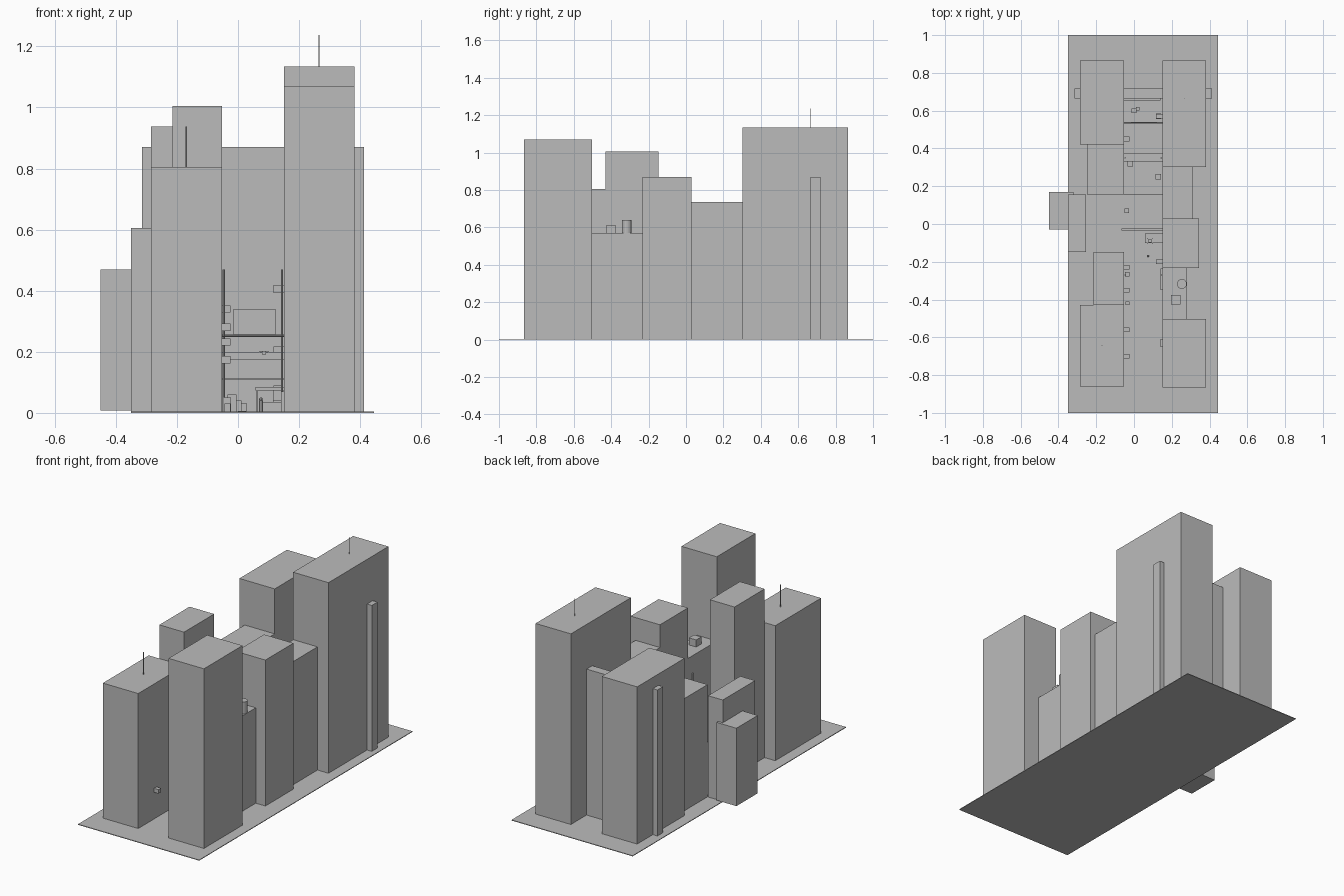
import bpy, math
from mathutils import Vector

grey = bpy.data.materials.new("concrete_grey")
grey.diffuse_color = (0.5, 0.5, 0.5, 1)


def finish(name):
    ob = bpy.context.object
    ob.name = name
    ob.data.materials.append(grey)
    return ob


def box(name, x, y, z):
    """Box spanning the given (low, high) ranges."""
    bpy.ops.mesh.primitive_cube_add(size=1)
    ob = finish(name)
    for i, (a, b) in enumerate((x, y, z)):
        ob.location[i] = (a + b) / 2
        ob.scale[i] = b - a
    return ob


def rod(name, start, end, r, sides=8):
    """Cylinder between two points."""
    a, b = Vector(start), Vector(end)
    bpy.ops.mesh.primitive_cylinder_add(vertices=sides, radius=r, depth=(b - a).length,
                                        location=(a + b) / 2)
    ob = finish(name)
    ob.rotation_euler = (b - a).to_track_quat('Z', 'Y').to_euler()
    return ob


LEFT, RIGHT, G = -0.053, 0.15, 0.004   # alley walls and pavement level

# Ground slab
box("ground_slab", (-0.35, 0.445), (-1, 1), (0, G))

# Buildings on the left of the alley
for name, x, y, h in (
    ("left_front_tower", (-0.285, LEFT), (-0.86, -0.43), 0.805),
    ("left_tall_tower", (-0.215, LEFT), (-0.43, -0.148), 1.005),
    ("left_courtyard_block", (-0.35, -0.253), (-0.148, 0.155), 0.605),
    ("left_mid_block", (-0.25, LEFT), (0.155, 0.42), 0.67),
    ("left_rear_tower", (-0.285, LEFT), (0.42, 0.865), 0.937),
):
    box(name, x, y, (G, h))
box("left_outer_block", (-0.45, -0.32), (-0.03, 0.17), (0.008, 0.47))

# Buildings on the right of the alley
for name, x, y, h in (
    ("right_front_tower", 0.382, (-0.865, -0.503), 1.07),
    ("right_low_block", 0.28, (-0.503, -0.233), 0.57),
    ("right_mid_tower", 0.343, (-0.233, 0.03), 0.87),
    ("right_mid_block", 0.31, (0.03, 0.303), 0.735),
    ("right_rear_tower", 0.382, (0.303, 0.865), 1.135),
):
    box(name, (RIGHT, x), y, (G, h))

# Wall that closes the far end of the alley
box("end_wall", (-0.315, 0.413), (0.665, 0.718), (G, 0.87))

# Roof equipment
box("roof_vent", (0.197, 0.245), (-0.425, -0.377), (0.57, 0.612))
rod("water_tank", (0.253, -0.317, 0.57), (0.253, -0.317, 0.64), 0.026, 16)
rod("left_antenna", (-0.169, -0.645, 0.8), (-0.169, -0.645, 0.937), 0.0022)
rod("right_antenna", (0.265, 0.665, 1.13), (0.265, 0.665, 1.237), 0.0017)

# Wall pipes
for y in (-0.27, 0.35):
    rod("left_pipe", (LEFT + 0.006, y, G), (LEFT + 0.006, y, 0.47), 0.004)
    rod("right_pipe", (RIGHT - 0.006, y, G), (RIGHT - 0.006, y, 0.47), 0.004)

# Air conditioning units on the alley walls
for y, z in ((-0.7, 0.174), (-0.56, 0.232), (-0.35, 0.28), (-0.23, 0.34), (0.45, 0.28)):
    box("left_cooling_unit", (LEFT, -0.024), (y - 0.012, y + 0.012), (z - 0.012, z + 0.012))
for y, z in ((-0.2, 0.406), (0.57, 0.205)):
    box("right_cooling_unit", (0.117, RIGHT), (y - 0.012, y + 0.012), (z - 0.013, z + 0.013))

# Overhead crossings between the walls
box("footbridge", (LEFT, RIGHT), (0.33, 0.376), (0.175, 0.2))
box("hanging_sign", (-0.015, 0.123), (0.532, 0.538), (0.257, 0.34))
rod("sign_beam", (LEFT, 0.535, 0.253), (RIGHT, 0.535, 0.253), 0.004)
rod("front_cable", (LEFT, -0.463, 0.25), (RIGHT, -0.463, 0.25), 0.001)
rod("middle_cable", (LEFT, 0.155, 0.25), (RIGHT, 0.155, 0.25), 0.001)
box("side_beam", (-0.067, RIGHT), (-0.035, -0.023), (0.107, 0.115))
box("rear_ledge", (LEFT, 0.14), (0.655, 0.665), (0.107, 0.115))

# Shop stall with awning
box("stall_awning", (0.057, RIGHT), (-0.1, -0.05), (0.074, 0.084))
box("stall_counter", (0.08, RIGHT), (-0.095, -0.055), (G, 0.036))
for y in (-0.096, -0.054):
    rod("stall_post", (0.062, y, G), (0.062, y, 0.076), 0.002)

# Small flying craft above the stall
box("drone_body", (0.078, 0.092), (-0.097, -0.083), (0.192, 0.202))
for s in (-1, 1):
    rod("drone_arm", (0.07, -0.09 - s * 0.015, 0.2), (0.1, -0.09 + s * 0.015, 0.2), 0.0015)

# Standing figure near the stall
rod("figure_body", (0.075, -0.17, G), (0.075, -0.17, 0.04), 0.007)
bpy.ops.mesh.primitive_uv_sphere_add(segments=8, ring_count=6, radius=0.006,
                                     location=(0.075, -0.17, 0.045))
finish("figure_head")

# Crates, bins and doors along the alley floor
for x, y, w, h in ((-0.035, -0.42, 0.01, 0.03), (-0.035, -0.265, 0.012, 0.05),
                   (-0.038, 0.07, 0.012, 0.04), (-0.02, 0.32, 0.015, 0.06),
                   (0.0, 0.6, 0.012, 0.04), (0.02, 0.61, 0.01, 0.03),
                   (0.128, 0.25, 0.014, 0.04), (0.13, 0.57, 0.014, 0.09)):
    box("alley_crate", (x - w, x + w), (y - w, y + w), (G, h))
rod("manhole_cover", (0.013, -0.297, G), (0.013, -0.297, G + 0.002), 0.013, 16)
for y0, y1 in ((-0.35, -0.235), (-0.65, -0.61)):
    box("shop_front", (RIGHT - 0.01, RIGHT), (y0, y1), (G, 0.07))
